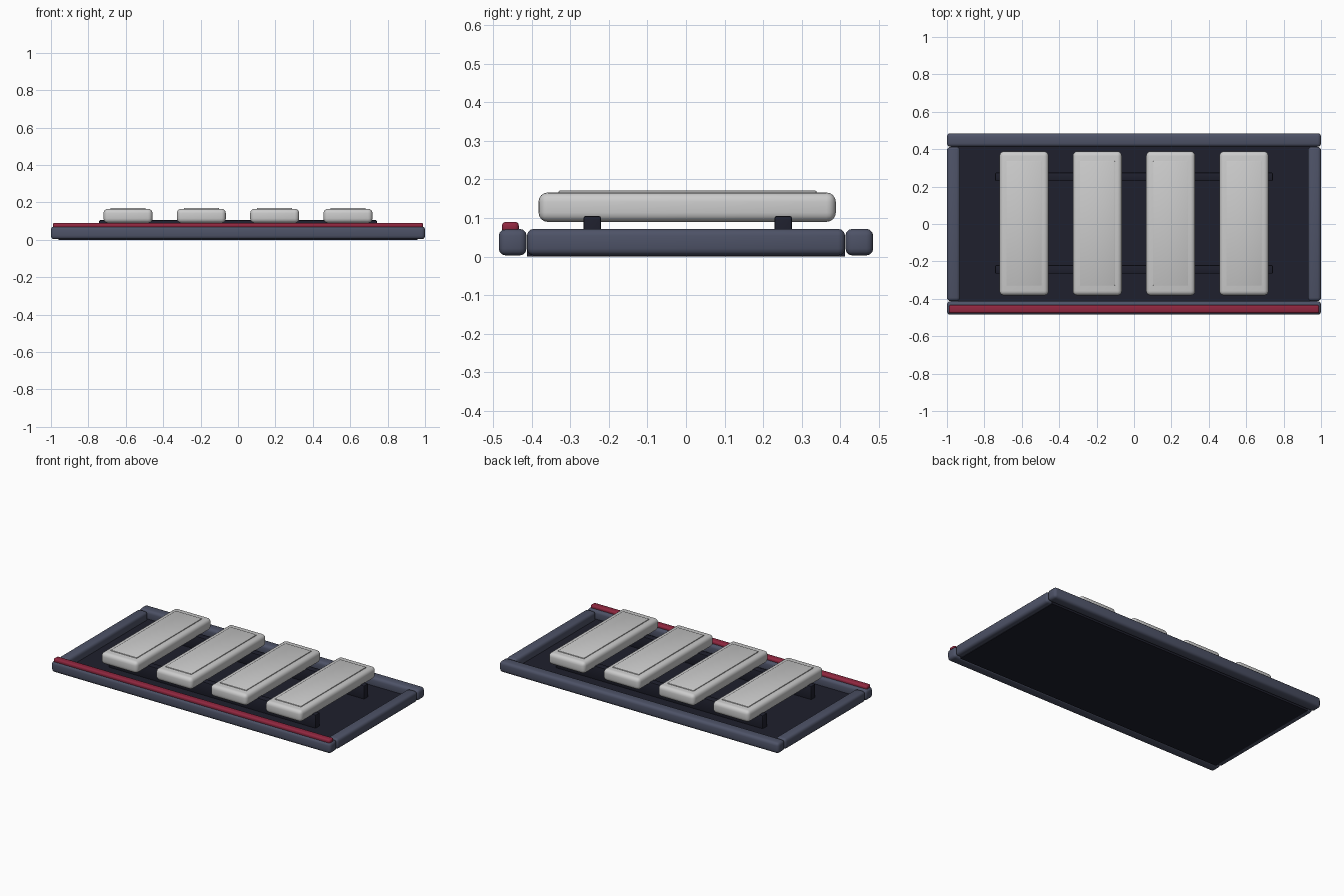
import bpy, bmesh, math

if "Cube" in bpy.data.objects:
    bpy.data.objects.remove(bpy.data.objects["Cube"])


def material(name, rgb):
    m = bpy.data.materials.new(name)
    m.diffuse_color = (*rgb, 1)
    m.use_nodes = True
    m.node_tree.nodes["Principled BSDF"].inputs["Base Color"].default_value = m.diffuse_color
    return m


NAVY = material("slate_blue", (0.075, 0.085, 0.135))
DARK = material("dark_panel", (0.013, 0.014, 0.026))
RED = material("red_trim", (0.28, 0.02, 0.05))


def box(name, x, y, z, mat=None, r=0.0, segs=3):
    """Rounded box given (min, max) on each axis."""
    bm = bmesh.new()
    bmesh.ops.create_cube(bm, size=1)
    for v in bm.verts:
        v.co = [a[0] + (c + 0.5) * (a[1] - a[0]) for a, c in zip((x, y, z), v.co)]
    if r:
        bmesh.ops.bevel(bm, geom=bm.edges[:], offset=r, segments=segs,
                        profile=0.5, affect='EDGES')
    me = bpy.data.meshes.new(name)
    bm.to_mesh(me)
    bm.free()
    ob = bpy.data.objects.new(name, me)
    bpy.context.collection.objects.link(ob)
    if mat:
        me.materials.append(mat)
    bpy.context.view_layer.objects.active = ob
    ob.select_set(True)
    bpy.ops.object.shade_smooth_by_angle(angle=math.radians(35))
    ob.select_set(False)
    return ob


# Base panel
box("base_panel", (-0.96, 0.96), (-0.412, 0.412), (0.0, 0.02), DARK)

# Frame rails
box("front_rail", (-1, 1), (-0.485, -0.413), (0.003, 0.072), NAVY, 0.018)
box("back_rail", (-1, 1), (0.413, 0.485), (0.003, 0.072), NAVY, 0.018)
box("left_rail", (-1, -0.93), (-0.412, 0.412), (0.003, 0.072), NAVY, 0.018)
box("right_rail", (0.93, 1), (-0.412, 0.412), (0.003, 0.072), NAVY, 0.018)

# Red strip along the front rail
box("front_trim", (-0.99, 0.99), (-0.477, -0.433), (0.062, 0.09), RED, 0.01)

# Support bars under the pads
for name, y in (("front_support", -0.243), ("back_support", 0.252)):
    box(name, (-0.742, 0.742), (y - 0.0225, y + 0.0225), (0.015, 0.105), DARK, 0.005, 2)

# Four pads with raised top plates
for i in range(4):
    x = (i - 1.5) * 0.392
    box(f"pad_{i + 1}", (x - 0.131, x + 0.131), (-0.382, 0.388), (0.09, 0.166), None, 0.024, 4)
    box(f"pad_plate_{i + 1}", (x - 0.094, x + 0.094), (-0.33, 0.338), (0.155, 0.171), None, 0.003, 2)
